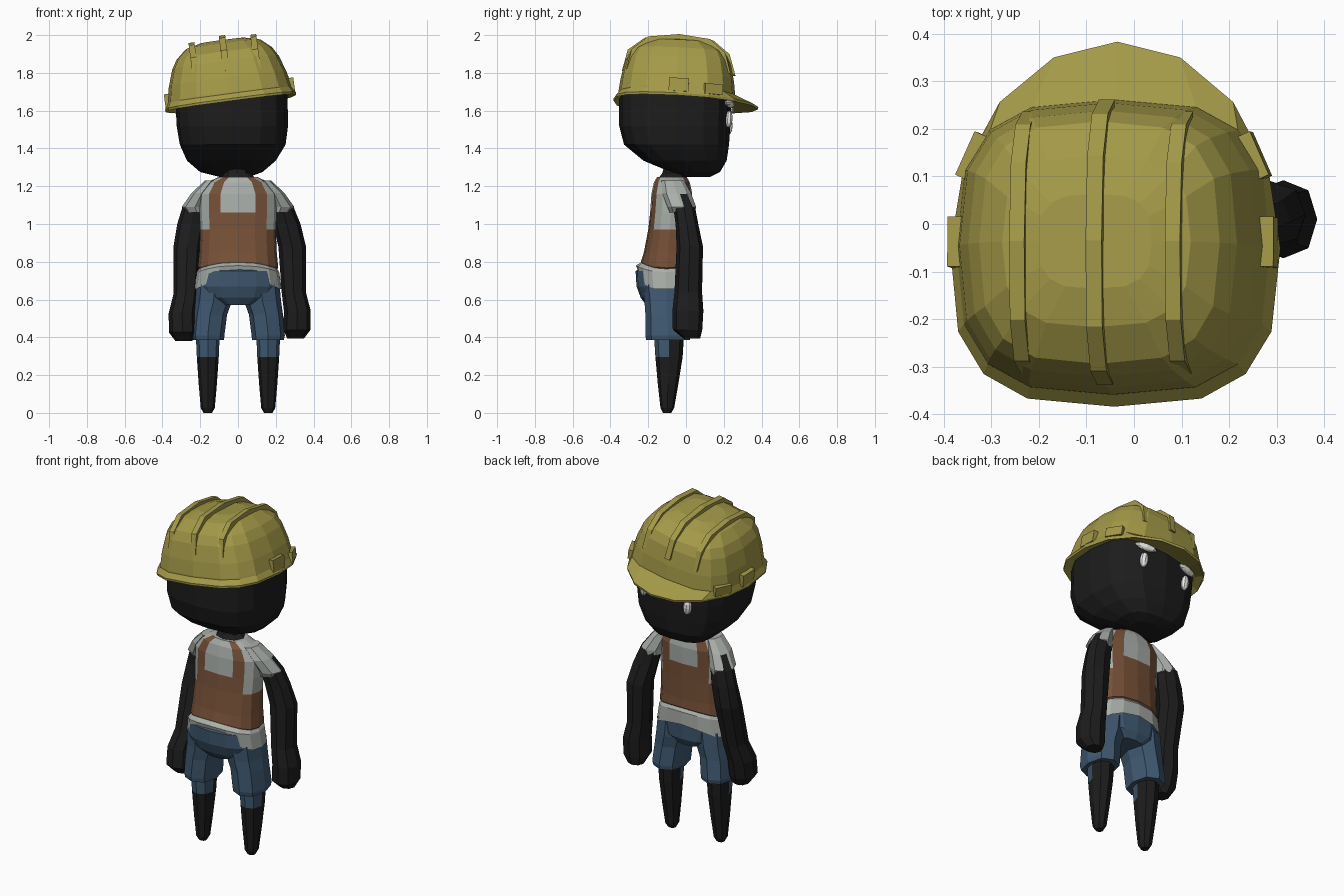
import bpy, bmesh, math
from mathutils import Matrix, Vector


def mat(name, rgb):
    m = bpy.data.materials.new(name)
    m.diffuse_color = (*rgb, 1)
    return m


YELLOW = mat("yellow", (0.37, 0.32, 0.065))
BROWN = mat("brown", (0.18, 0.08, 0.038))
BLUE = mat("blue", (0.05, 0.10, 0.165))
CLOTH = mat("cloth", (0.40, 0.43, 0.40))
BLACK = mat("black", (0.012, 0.012, 0.012))
WHITE = mat("white", (0.85, 0.85, 0.82))

# tilted frame shared by helmet and face details
TILT = (Matrix.Translation((-0.04, -0.05, 1.655))
        @ Matrix.Rotation(math.radians(-7.5), 4, 'Y')
        @ Matrix.Rotation(math.radians(-2.5), 4, 'X'))


def finish(name, bm, mats, matrix=None):
    bmesh.ops.recalc_face_normals(bm, faces=bm.faces)
    me = bpy.data.meshes.new(name)
    bm.to_mesh(me)
    bm.free()
    for m in mats:
        me.materials.append(m)
    ob = bpy.data.objects.new(name, me)
    bpy.context.collection.objects.link(ob)
    if matrix:
        ob.matrix_world = matrix
    return ob


def loft(name, rings, mats, n=8, exp=2.0, side=1, paint=None, warp=None,
         matrix=None, visor=(), cap_bottom=True):
    """Stack superellipse rings (z, cx, cy, rx, ry); paint(band, column) picks a material.
    Rings listed in visor are stretched towards +y."""
    bm = bmesh.new()
    loops = []
    for j, (z, cx, cy, rx, ry) in enumerate(rings):
        loop = []
        for i in range(n):
            a = 2 * math.pi * i / n
            c, s = math.cos(a), math.sin(a)
            long = j in visor and s > 0
            e = 2.0 if long else exp
            x = math.copysign(abs(c) ** (2 / e), c) * rx
            y = math.copysign(abs(s) ** (2 / e), s) * ry * (1.3 if long else 1)
            dz = warp(j, s) if warp else 0
            loop.append(bm.verts.new((side * (cx + x), cy + y, z + dz)))
        loops.append(loop)
    for j in range(len(loops) - 1):
        for i in range(n):
            k = (i + 1) % n
            f = bm.faces.new((loops[j][i], loops[j][k], loops[j + 1][k], loops[j + 1][i]))
            f.material_index = paint(j, i) if paint else 0
    if cap_bottom:
        bm.faces.new(loops[0][::-1])
    bm.faces.new(loops[-1])
    return finish(name, bm, mats, matrix)


def box(name, loc, size, rot, material):
    bm = bmesh.new()
    bmesh.ops.create_cube(bm, size=1, matrix=Matrix.Diagonal((*size, 1)))
    m = TILT @ Matrix.Translation(loc) @ Matrix.Rotation(rot, 4, 'Z')
    return finish(name, bm, [material], m)


# head and neck
loft("head", [(1.25, -0.02, 0.06, 0.08, 0.07), (1.275, -0.035, 0.05, 0.165, 0.13),
              (1.335, -0.035, -0.005, 0.235, 0.22), (1.42, -0.028, -0.05, 0.28, 0.278),
              (1.52, -0.03, -0.06, 0.295, 0.294), (1.68, -0.035, -0.057, 0.297, 0.297),
              (1.78, -0.045, -0.055, 0.27, 0.26), (1.88, -0.05, -0.05, 0.2, 0.2)],
     [BLACK], n=16, exp=2.9)
loft("neck", [(1.18, 0, -0.07, 0.095, 0.075), (1.25, 0, -0.07, 0.085, 0.07),
              (1.27, -0.005, -0.065, 0.065, 0.06), (1.33, -0.01, -0.05, 0.065, 0.06)], [BLACK])

# face: eyes and brows, on the +y side
for s, tag in ((1, "right"), (-1, "left")):
    for part, size, h in (("eye", (0.025, 0.02, 0.046), -0.108),
                          ("brow", (0.066, 0.02, 0.02), -0.026)):
        bm = bmesh.new()
        bmesh.ops.create_uvsphere(bm, u_segments=8, v_segments=6, radius=1,
                                  matrix=Matrix.Diagonal((*size, 1)))
        m = TILT @ Matrix.Translation((s * 0.145, 0.282, h)) @ Matrix.Rotation(-s * 0.25, 4, 'Z')
        finish(f"{tag}_{part}", bm, [WHITE], m)

# helmet shell and brim with its long visor
loft("helmet_shell", [(0.0, 0, 0, 0.335, 0.31), (0.03, 0, 0, 0.332, 0.31),
                      (0.11, 0, 0, 0.315, 0.30), (0.2, 0, 0, 0.285, 0.28),
                      (0.25, 0, 0, 0.255, 0.255), (0.298, 0, 0, 0.2, 0.18),
                      (0.318, 0, 0, 0.12, 0.10)],
     [YELLOW], n=16, exp=3, matrix=TILT)
loft("helmet_brim", [(0.005, 0, 0, 0.30, 0.28), (-0.018, 0, 0, 0.347, 0.332),
                     (-0.005, 0, 0, 0.35, 0.334), (0.028, 0, 0, 0.332, 0.305)],
     [YELLOW], n=16, exp=3, matrix=TILT, visor=(1, 2),
     warp=lambda j, s: -0.012 * max(0, s) ** 2 * (j in (1, 2)))


# helmet ridges: arched fins, the side ones sinking into the shell sooner
def fin(name, x, w, sy, dh):
    arc = [(-0.295, 0.15), (-0.27, 0.26), (-0.18, 0.33), (0, 0.35),
           (0.18, 0.33), (0.27, 0.26), (0.305, 0.15)]
    outline = arc + [(0.2, 0.15), (-0.2, 0.15)]
    bm = bmesh.new()
    f = bm.faces.new([bm.verts.new((x - w / 2, y * sy, h + dh)) for y, h in outline])
    r = bmesh.ops.extrude_face_region(bm, geom=[f])
    bmesh.ops.translate(bm, vec=Vector((w, 0, 0)),
                        verts=[v for v in r["geom"] if isinstance(v, bmesh.types.BMVert)])
    finish(name, bm, [YELLOW], TILT)


fin("helmet_ridge_middle", 0, 0.034, 1, -0.004)
for s, tag in ((1, "right"), (-1, "left")):
    fin(f"helmet_ridge_{tag}", s * 0.165, 0.032, 0.92, -0.02)
    box(f"helmet_clip_side_{tag}", (s * 0.328, 0.01, 0.04), (0.035, 0.105, 0.07), 0, YELLOW)
    box(f"helmet_clip_front_{tag}", (s * 0.296, 0.19, 0.028), (0.035, 0.1, 0.055),
        s * 0.42, YELLOW)


# shirt with the vest painted on its panels
def vest(j, i):
    k = i % 8
    if j < 2:
        return 0
    if j < 5:
        return 1
    return int(2 <= k <= 5) if j == 5 else int(k in (2, 5))


def hem(j, s):
    if j == 0:
        return 0.1 * max(0, -s) ** 4 + 0.05 * max(0, s) ** 4
    return 0.035 * s * s if j < 4 else 0


loft("shirt_and_vest", [(0.655, 0, -0.105, 0.232, 0.15), (0.745, 0, -0.11, 0.218, 0.155),
                        (0.762, 0, -0.103, 0.207, 0.135), (0.768, 0, -0.1, 0.213, 0.138),
                        (0.85, 0, -0.095, 0.205, 0.128), (0.97, 0, -0.085, 0.2, 0.115),
                        (1.06, 0, -0.08, 0.205, 0.11), (1.16, 0, -0.075, 0.205, 0.108),
                        (1.22, 0, -0.075, 0.165, 0.095), (1.25, 0, -0.075, 0.1, 0.078)],
     [CLOTH, BROWN], n=16, exp=2.4, paint=vest, warp=hem, cap_bottom=False)

# shorts: hips
loft("shorts_hips", [(0.57, 0, -0.1, 0.1, 0.11), (0.61, 0, -0.105, 0.19, 0.135),
                     (0.67, 0, -0.115, 0.22, 0.147), (0.75, 0, -0.115, 0.205, 0.152),
                     (0.79, 0, -0.1, 0.18, 0.115)], [BLUE], n=16, exp=2.4)

# limbs, built for both sides
for s, tag in ((1, "right"), (-1, "left")):
    loft(f"shorts_leg_{tag}", [(0.385, 0.158, -0.095, 0.084, 0.115),
                               (0.41, 0.16, -0.095, 0.088, 0.12),
                               (0.52, 0.148, -0.1, 0.09, 0.115),
                               (0.59, 0.13, -0.1, 0.098, 0.12),
                               (0.68, 0.12, -0.105, 0.1, 0.125)], [BLUE], n=8, exp=2.4, side=s)
    # lower leg with a blue patch behind the knee
    loft(f"leg_{tag}", [(0.0, 0.16, -0.1, 0.022, 0.022), (0.025, 0.16, -0.099, 0.037, 0.036),
                        (0.15, 0.16, -0.095, 0.048, 0.054), (0.295, 0.16, -0.09, 0.058, 0.072),
                        (0.45, 0.16, -0.09, 0.065, 0.082)],
         [BLACK, BLUE], n=8, exp=2.3, side=s,
         paint=lambda j, i: int(j == 3 and 4 <= i <= 7))
    # arm ending in a mitten-like fist; the left one swings towards -y
    left = s < 0
    d = -0.018 * left
    arm = [(0.395, 0.305 + d, 0.03, 0.045, 0.045), (0.44, 0.312 + d, 0.008, 0.072, 0.078),
           (0.54, 0.314 + d, 0.01, 0.071, 0.082), (0.64, 0.295 + d, 0.012, 0.064, 0.073),
           (0.88, 0.287 + d, 0.02, 0.073, 0.07), (1.0, 0.258 + d / 2, 0.005, 0.073, 0.06),
           (1.09, 0.232, -0.01, 0.062, 0.058), (1.16, 0.2, -0.03, 0.045, 0.045)]
    swing = [0.14, 0.13, 0.115, 0.085, 0.035, 0.01, 0, 0]
    loft(f"arm_{tag}", [(z - 0.1 * w * left, x, y - w * left, rx, ry)
                        for (z, x, y, rx, ry), w in zip(arm, swing)],
         [BLACK], n=8, exp=2.3, side=s)
    loft(f"sleeve_{tag}", [(1.06, 0.218, -0.02, 0.058, 0.066), (1.09, 0.228, -0.022, 0.07, 0.076),
                           (1.165, 0.19, -0.05, 0.055, 0.076), (1.23, 0.14, -0.07, 0.035, 0.06)],
         [CLOTH], n=8, side=s)
